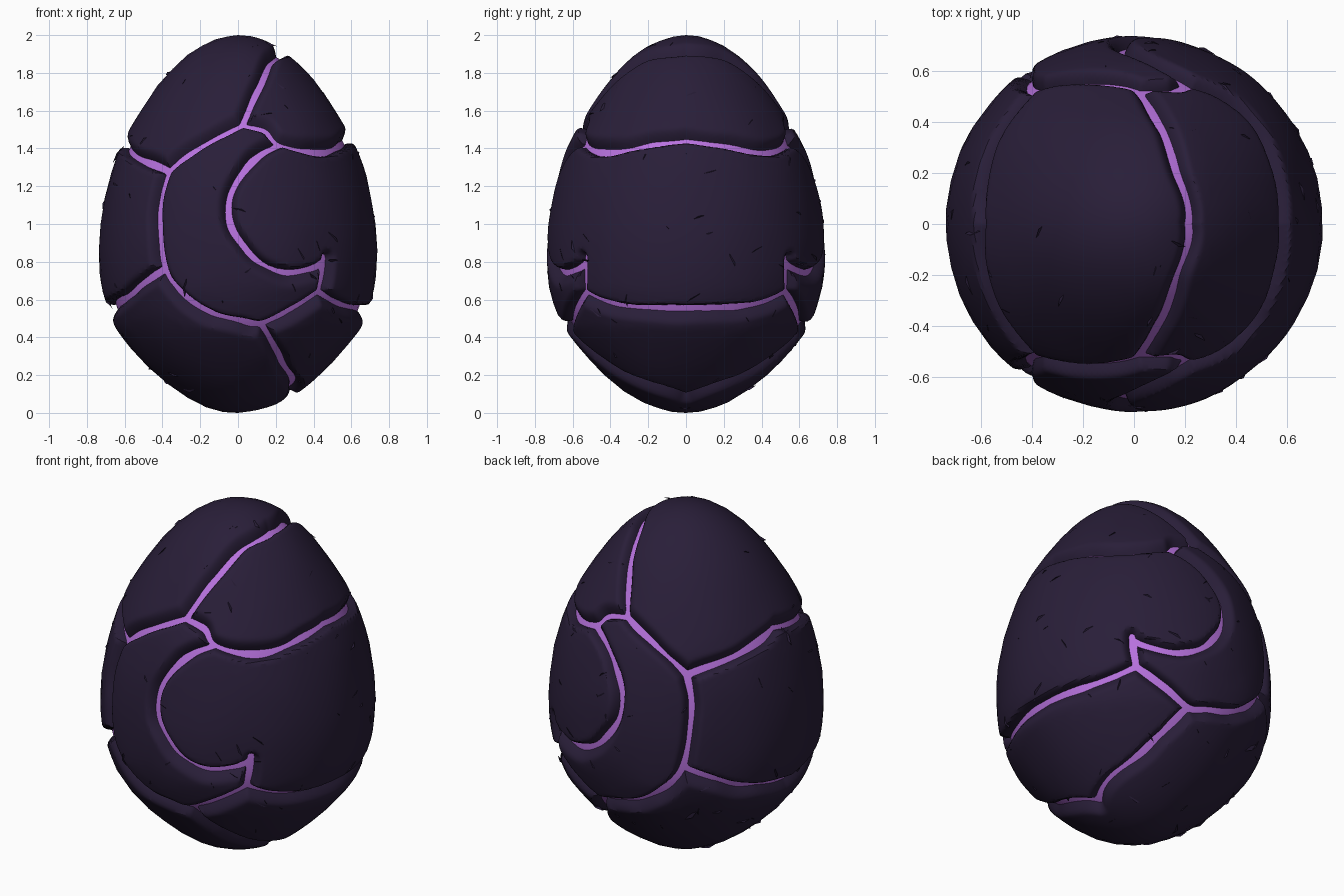
import bpy, bmesh, math, random
from mathutils import Vector, noise, kdtree

if "Cube" in bpy.data.objects:
    bpy.data.objects.remove(bpy.data.objects["Cube"], do_unlink=True)
random.seed(4)


def make_material(name, colour):
    mat = bpy.data.materials.new(name)
    mat.use_nodes = True
    mat.diffuse_color = colour
    mat.node_tree.nodes["Principled BSDF"].inputs["Base Color"].default_value = colour
    return mat


shell_dark = make_material("dark plum shell", (0.022, 0.013, 0.040, 1))
core_violet = make_material("glowing violet", (0.48, 0.17, 0.74, 1))

# Egg fullness against height, relative to a unit sphere
FULLNESS = [(0, .66), (.2, .72), (.45, .775), (.65, .77), (.85, .745), (1, .728),
            (1.2, .708), (1.4, .685), (1.6, .645), (1.8, .615), (2, .58)]
CENTRE = Vector((0, 0, 0.95))
GROOVE_REACH = 0.062
GROOVE_DEPTH = 0.1
CORE_DEPTH = 0.05


def egg_radius(z):
    z = min(max(z, 0), 2)
    for (z0, k0), (z1, k1) in zip(FULLNESS, FULLNESS[1:]):
        if z <= z1:
            k = k0 + (k1 - k0) * (z - z0) / (z1 - z0)
            return k * math.sqrt(max(0, 1 - (z - 1) ** 2))


def egg_point(n):
    """Maps a direction on the unit sphere to the egg surface."""
    n = n.normalized()
    flat = Vector((n.x, n.y, 0))
    if flat.length > 1e-6:
        flat.normalize()
    z = 1 + n.z
    return flat * egg_radius(z) + Vector((0, 0, z))


# Crack lines as (x, z) points on the core, wrapped on the front and mirrored to the back
CRACKS = [
    [(.4, 1.875), (.165, 1.84), (.1, 1.7), (.02, 1.52)],
    [(.02, 1.52), (-.14, 1.44), (-.28, 1.35), (-.36, 1.28)],
    [(-.36, 1.28), (-.45, 1.32), (-.57, 1.4), (-.75, 1.42)],
    [(-.36, 1.28), (-.4, 1.15), (-.41, 1), (-.38, .76), (-.28, .62), (-.14, .53),
     (0, .49), (.12, .47), (.28, .55), (.42, .64)],
    [(-.38, .76), (-.5, .68), (-.58, .61), (-.75, .55)],
    [(.12, .47), (.2, .33), (.26, .22), (.5, .12)],
    [(.42, .64), (.5, .59), (.58, .56), (.75, .55)],
    [(.42, .64), (.44, .73), (.45, .82)],
    [(.44, .79), (.38, .76), (.25, .74), (.12, .79), (.03, .88), (-.04, 1),
     (-.04, 1.15), (.03, 1.28), (.12, 1.37), (.22, 1.42)],
    [(.02, 1.52), (.14, 1.49), (.22, 1.42), (.42, 1.38), (.54, 1.42), (.75, 1.44)],
]


def core_to_surface(x, z):
    return x * 1.07, CENTRE.z + (z - CENTRE.z) * 1.055


def catmull(a, b, c, d, t):
    return 0.5 * (2 * b + (c - a) * t + (2 * a - 5 * b + 4 * c - d) * t * t
                  + (3 * b - a - 3 * c + d) * t ** 3)


def wrap_crack(line, steps=40):
    """Smooths a line in angle and height, then lays it on the egg."""
    raised = [core_to_surface(x, z) for x, z in line]
    pts = [Vector((math.asin(max(-1, min(1, x / egg_radius(z)))), z)) for x, z in raised]
    pts = [pts[0]] + pts + [pts[-1]]
    for quad in zip(pts, pts[1:], pts[2:], pts[3:]):
        for i in range(steps + 1):
            angle, z = catmull(*quad, i / steps)
            angle = max(-math.pi / 2, min(math.pi / 2, angle))
            r = egg_radius(z)
            yield Vector((r * math.sin(angle), r * math.cos(angle), z))


samples = [p for line in CRACKS for p in wrap_crack(line)]
tree = kdtree.KDTree(len(samples))
for i, p in enumerate(samples):
    tree.insert(p, i)
tree.balance()


def crack_distance(p):
    return tree.find(Vector((p.x, abs(p.y), p.z)))[2]


def groove_depth(p):
    d = max(0, crack_distance(p) + 0.009 * noise.noise(p * 6))
    return GROOVE_DEPTH * max(0, 1 - d / GROOVE_REACH) ** 2


def sink(p, depth):
    return p + (CENTRE - p).normalized() * depth


def add_object(name, bm, mat):
    mesh = bpy.data.meshes.new(name)
    bm.to_mesh(mesh)
    bm.free()
    mesh.materials.append(mat)
    ob = bpy.data.objects.new(name, mesh)
    bpy.context.collection.objects.link(ob)
    bpy.ops.object.select_all(action='DESELECT')
    ob.select_set(True)
    bpy.context.view_layer.objects.active = ob
    bpy.ops.object.shade_smooth_by_angle(angle=math.radians(30))


# Violet inner egg seen through the cracks
bm = bmesh.new()
bmesh.ops.create_icosphere(bm, subdivisions=5, radius=1)
for v in bm.verts:
    v.co = sink(egg_point(v.co), CORE_DEPTH)
add_object("inner_core", bm, core_violet)

# Shell plates: refine along the cracks, then press the grooves in
bm = bmesh.new()
bmesh.ops.create_icosphere(bm, subdivisions=4, radius=1)
for reach in (0.14, 0.11, 0.09):
    near = {v: crack_distance(egg_point(v.co)) < reach for v in bm.verts}
    edges = [e for e in bm.edges if near[e.verts[0]] or near[e.verts[1]]]
    bmesh.ops.subdivide_edges(bm, edges=edges, cuts=1, use_grid_fill=True)
    bmesh.ops.triangulate(bm, faces=bm.faces[:])
buried = set()
for v in bm.verts:
    p = egg_point(v.co)
    depth = groove_depth(p)
    if depth > CORE_DEPTH + 0.012:
        buried.add(v)
    v.co = sink(p, depth + 0.006 * noise.noise(p * 4))
hidden = [f for f in bm.faces if all(v in buried for v in f.verts)]
bmesh.ops.delete(bm, geom=hidden, context='FACES')
add_object("shell_plates", bm, shell_dark)

# Thin splinters lying on the plates, mostly beside the cracks
bm = bmesh.new()
count = 0
while count < 90:
    n = Vector([random.gauss(0, 1) for _ in range(3)]).normalized()
    p = egg_point(n)
    d = crack_distance(p)
    if d < 0.04 or (d > 0.1 and random.random() < 0.75):
        continue
    count += 1
    out = (p - CENTRE).normalized()
    along = out.cross(Vector([random.gauss(0, 1) for _ in range(3)])).normalized()
    across = out.cross(along)
    base = sink(p, groove_depth(p))
    size = random.uniform(0.025, 0.06)
    corners = [base - along * size - out * 0.006,
               base + along * size - out * 0.006,
               base + across * size * 0.2 + out * 0.006,
               base - across * size * 0.15 - out * 0.012]
    a, b, c, e = [bm.verts.new(q) for q in corners]
    for tri in ((a, b, c), (b, a, e), (a, c, e), (c, b, e)):
        bm.faces.new(tri)
bmesh.ops.recalc_face_normals(bm, faces=bm.faces[:])
add_object("shell_splinters", bm, shell_dark)
